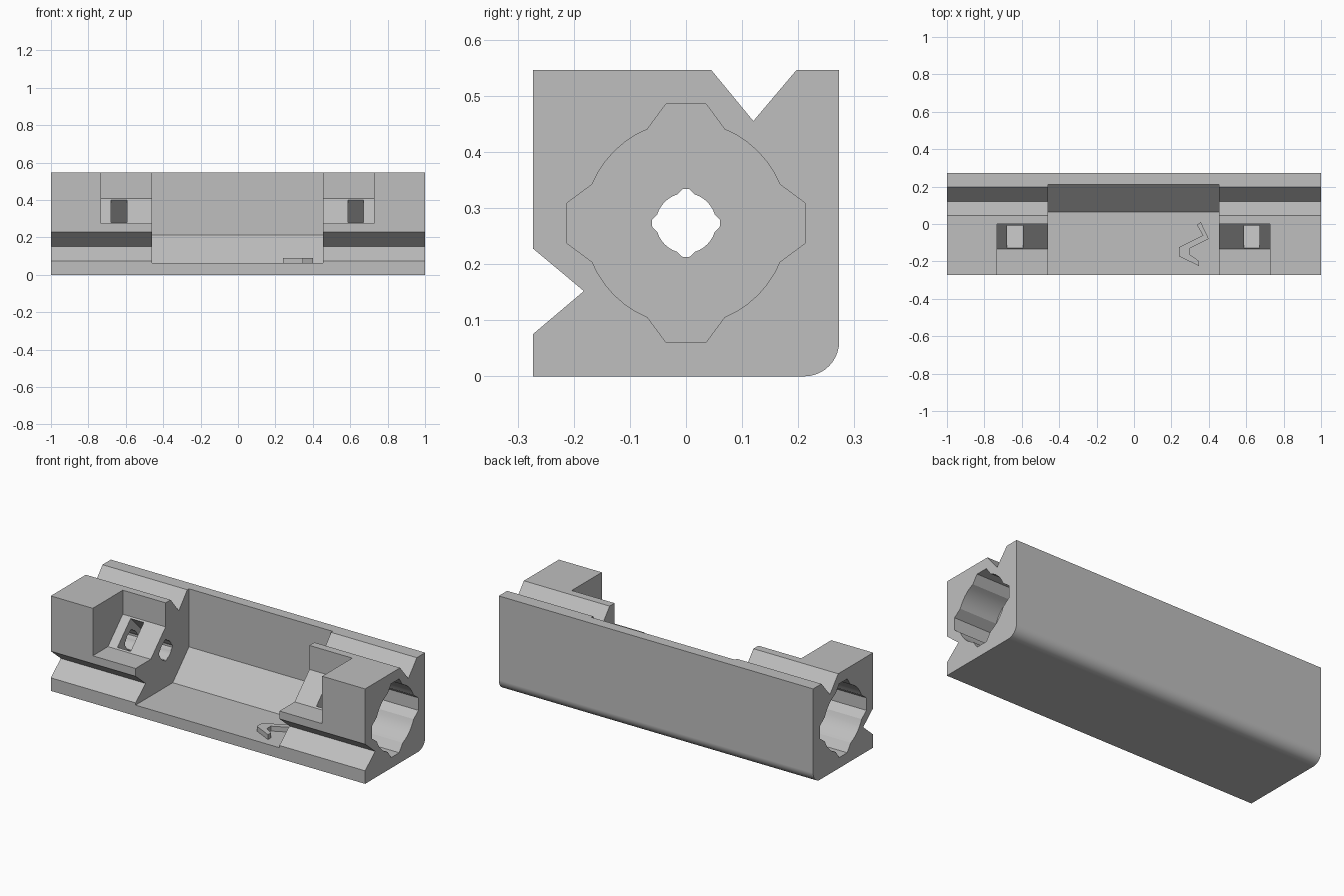
import bpy
import bmesh
from math import sin, cos, asin, pi
from mathutils import Matrix, Vector

cube = bpy.data.objects.get("Cube")
if cube:
    bpy.data.objects.remove(cube, do_unlink=True)

HALF = 0.273            # half of the square section, also the bore axis height
SIZE = 2 * HALF
SHIFT = -0.003          # the cutouts sit slightly off centre
CAVITY, POCKET = 0.4575, 0.73

grey = bpy.data.materials.new("light grey")
grey.use_nodes = True
colour = (0.52, 0.52, 0.52, 1)
grey.diffuse_color = colour
grey.node_tree.nodes["Principled BSDF"].inputs["Base Color"].default_value = colour


def prism(name, outline, start, end, axis="X"):
    """Extrude a (y, z) outline along x, or an (x, y) outline along z."""
    def place(p, d):
        return (d, p[0], p[1]) if axis == "X" else (p[0], p[1], d)
    bm = bmesh.new()
    a = [bm.verts.new(place(p, start)) for p in outline]
    b = [bm.verts.new(place(p, end)) for p in outline]
    bm.faces.new(a)
    bm.faces.new(b)
    for i in range(len(a)):
        j = (i + 1) % len(a)
        bm.faces.new((a[i], a[j], b[j], b[i]))
    bmesh.ops.recalc_face_normals(bm, faces=bm.faces)
    mesh = bpy.data.meshes.new(name)
    bm.to_mesh(mesh)
    bm.free()
    mesh.materials.append(grey)
    obj = bpy.data.objects.new(name, mesh)
    bpy.context.collection.objects.link(obj)
    return obj


def lobed_circle(radius, tip_half, tip, base_half, steps):
    """Circle around the bore axis with a tapered key slot on each of four sides."""
    points = []
    begin = asin(base_half / radius)
    for quarter in range(4):
        turn = quarter * pi / 2
        local = [(tip, -tip_half), (tip, tip_half)]
        for i in range(steps + 1):
            t = begin + (pi / 2 - 2 * begin) * i / steps
            local.append((radius * cos(t), radius * sin(t)))
        for u, v in local:
            points.append((u * cos(turn) - v * sin(turn),
                           HALF + u * sin(turn) + v * cos(turn)))
    return points


def cut(target, cutter):
    cutter.hide_render = True
    mod = target.modifiers.new("cut", "BOOLEAN")
    mod.operation = "DIFFERENCE"
    mod.solver = "EXACT"
    mod.object = cutter
    bpy.context.view_layer.objects.active = target
    bpy.ops.object.modifier_apply(modifier=mod.name)
    bpy.data.objects.remove(cutter, do_unlink=True)


# Long square bar with a V groove on the top and front, one rounded lower edge
r = 0.062
section = [(-HALF, 0)]
for i in range(11):
    t = -pi / 2 + pi / 2 * i / 10
    section.append((HALF - r + r * cos(t), r + r * sin(t)))
section += [(HALF, SIZE), (0.197, SIZE), (0.12, 0.455), (0.045, SIZE),
            (-HALF, SIZE), (-HALF, 0.228), (-0.182, 0.152), (-HALF, 0.075)]
body = prism("holder_body", section, -1, 1)

# Open central bay with a sloped inner corner
bay = [(-0.4, 0.062), (0.065, 0.062), (0.212, 0.212), (0.212, 0.7), (-0.4, 0.7)]
cut(body, prism("bay_cutter", bay, SHIFT - CAVITY, SHIFT + CAVITY))

# Stepped corner pockets, keyed end bores and slanted nut slots
pocket = [(-0.4, HALF), (-0.135, HALF), (0, 0.408), (0, 0.7), (-0.4, 0.7)]
bore = lobed_circle(0.181, 0.036, 0.212, 0.069, 6)
for side in (-1, 1):
    cut(body, prism("pocket_cutter", pocket,
                    SHIFT + side * (CAVITY - 0.05), SHIFT + side * POCKET))
    cut(body, prism("bore_cutter", bore, side * 0.765, side * 1.1))
    slot = [(-0.085, -0.085), (0.085, -0.085), (0.085, 0.13), (-0.085, 0.13)]
    cutter = prism("slot_cutter", slot, SHIFT + side * 0.591, SHIFT + side * 0.675)
    cutter.data.transform(Matrix.Translation((0, 0, HALF)) @ Matrix.Rotation(pi / 4, 4, "X"))
    cut(body, cutter)

# Narrow keyed channel along the whole axis
channel = lobed_circle(0.0535, 0.006, 0.0605, 0.016, 6)
cut(body, prism("channel_cutter", channel, -0.9, 0.9))

# Small bent rib on the bay floor
rib = [(0.357, 0.01), (0.40, -0.08), (0.30, -0.13), (0.30, -0.165), (0.348, -0.198),
       (0.348, -0.225), (0.24, -0.172), (0.24, -0.125), (0.368, -0.06), (0.336, -0.005)]
bent_rib = prism("bent_rib", rib, 0.055, 0.09, "Z")

# Soft shading on the rounded edge and bores only
bpy.ops.object.select_all(action="DESELECT")
body.select_set(True)
bpy.context.view_layer.objects.active = body
bpy.ops.object.shade_smooth_by_angle(angle=0.4)
weighted = body.modifiers.new("even_normals", "WEIGHTED_NORMAL")
weighted.keep_sharp = True
